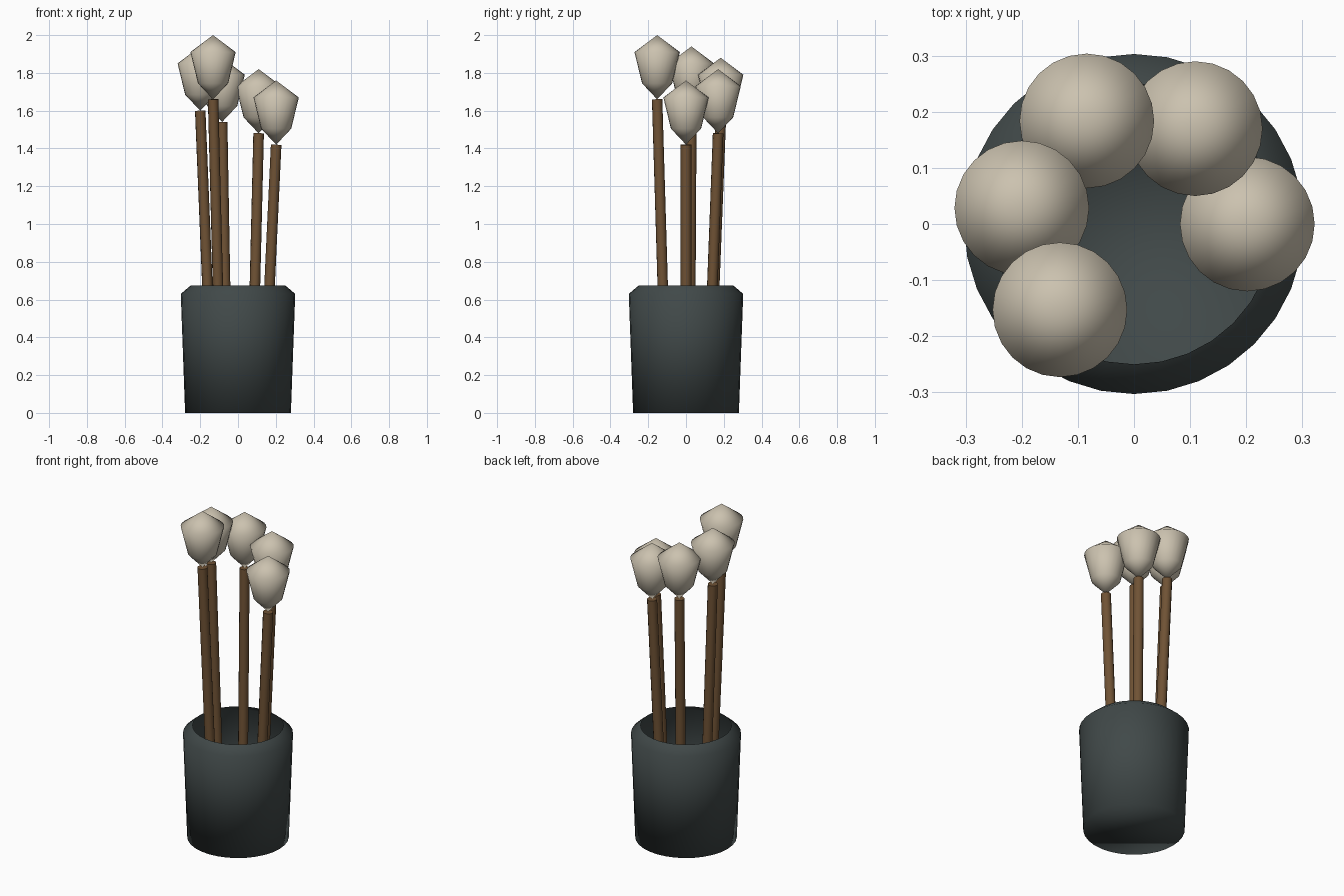
import bpy, bmesh, math
from mathutils import Vector

if "Cube" in bpy.data.objects:
    bpy.data.objects.remove(bpy.data.objects["Cube"])


def material(name, rgb):
    m = bpy.data.materials.new(name)
    m.diffuse_color = (*rgb, 1)
    m.use_nodes = True
    m.node_tree.nodes["Principled BSDF"].inputs["Base Color"].default_value = m.diffuse_color
    return m


POT = material("dark slate", (0.052, 0.066, 0.066))
WOOD = material("brown stem", (0.16, 0.085, 0.035))
CREAM = material("pale bud", (0.60, 0.54, 0.43))


def finish(name, bm, mat, loc=(0, 0, 0)):
    me = bpy.data.meshes.new(name)
    bm.to_mesh(me)
    bm.free()
    me.materials.append(mat)
    ob = bpy.data.objects.new(name, me)
    ob.location = loc
    bpy.context.collection.objects.link(ob)
    return ob


def lathe(name, profile, sides, mat, loc=(0, 0, 0), cap_bottom=False):
    """Spin (radius, height) points round z; radius 0 makes a pole."""
    bm = bmesh.new()
    rings = []
    for r, z in profile:
        if r == 0:
            rings.append([bm.verts.new((0, 0, z))] * sides)
        else:
            rings.append([bm.verts.new((r * math.cos(2 * math.pi * i / sides),
                                        r * math.sin(2 * math.pi * i / sides), z))
                          for i in range(sides)])
    for a, b in zip(rings, rings[1:]):
        for i in range(sides):
            j = (i + 1) % sides
            quad = list(dict.fromkeys((a[i], a[j], b[j], b[i])))
            bm.faces.new(quad)
    if cap_bottom:
        bm.faces.new(rings[0][::-1])
    for f in bm.faces:
        f.smooth = True
    return finish(name, bm, mat, loc)


def stem(name, base, top, radius, sides=12):
    d = Vector(top) - Vector(base)
    bm = bmesh.new()
    bmesh.ops.create_cone(bm, cap_ends=True, segments=sides,
                          radius1=radius, radius2=radius, depth=d.length)
    for f in bm.faces:
        f.smooth = len(f.verts) == 4
    ob = finish(name, bm, WOOD, (Vector(base) + Vector(top)) / 2)
    ob.rotation_mode = 'QUATERNION'
    ob.rotation_quaternion = d.to_track_quat('Z', 'Y')


# open pot with an inward sloping lip
lathe("pot", [(0.28, 0), (0.303, 0.63), (0.25, 0.675)], 32, POT, cap_bottom=True)

# five leaning stems, one radian apart, each taller than the last
for i in range(5):
    c, s = math.cos(i), math.sin(i)
    h = 1.42 + 0.06 * i
    stem(f"stem_{i + 1}", (0.14 * c, 0.14 * s, 0.1), (0.202 * c, 0.202 * s, h), 0.028)
    lathe(f"bud_{i + 1}", [(0, 0), (0.08, 0.085), (0.12, 0.25), (0, 0.34)], 24, CREAM,
          (0.202 * c, 0.202 * s, h))
